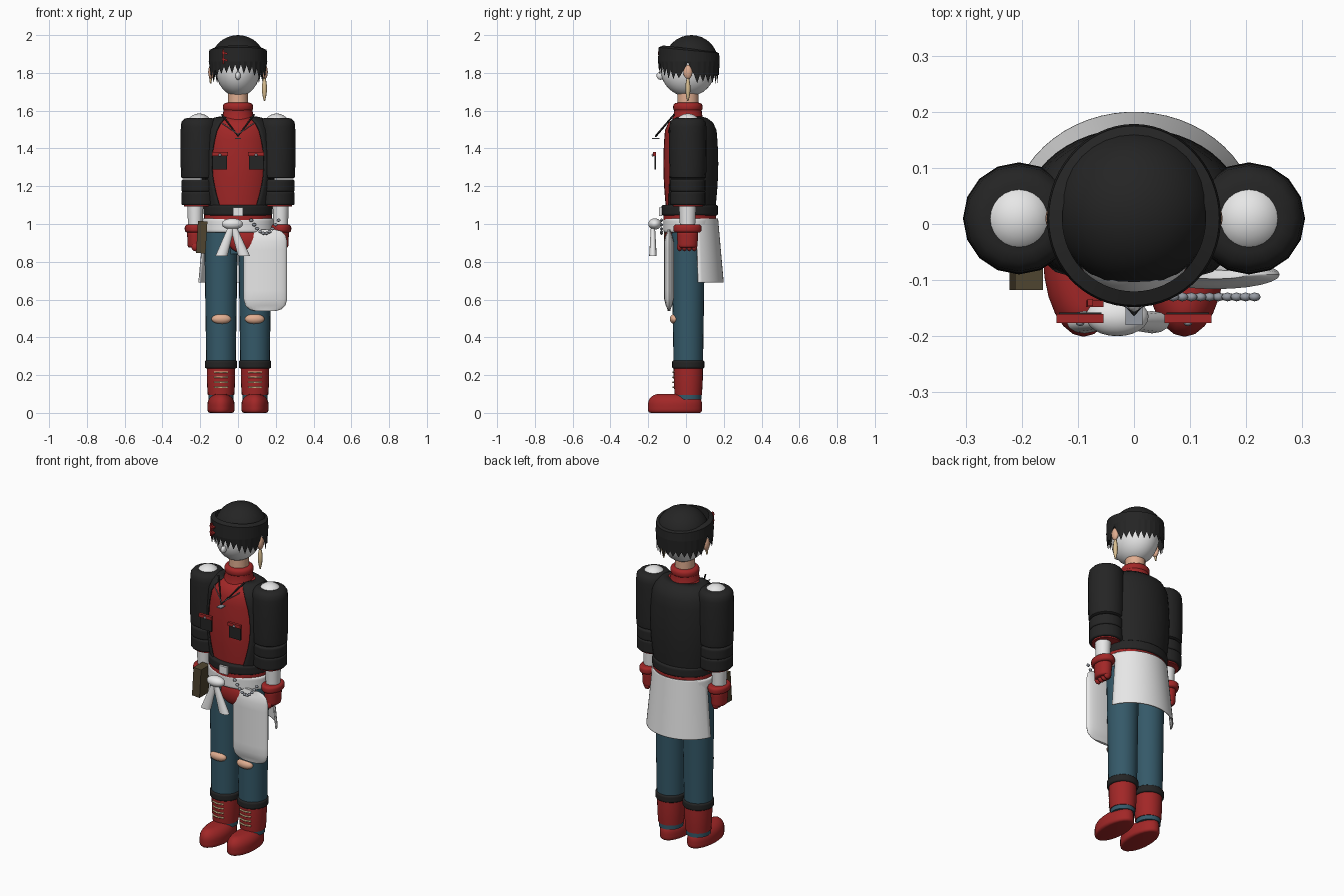
import bpy, bmesh, random
from math import sin, cos, pi, sqrt

random.seed(4)
if "Cube" in bpy.data.objects:
    bpy.data.objects.remove(bpy.data.objects["Cube"])
smooth_parts = []


def material(name, *rgb):
    mat = bpy.data.materials.new(name)
    mat.use_nodes = True
    mat.diffuse_color = (*rgb, 1)
    shader = mat.node_tree.nodes["Principled BSDF"]
    shader.inputs["Base Color"].default_value = (*rgb, 1)
    return mat


BLACK = material("black cloth", .018, .018, .018)
RED = material("red", .36, .02, .02)
WHITE = material("white", .8, .8, .8)
BLUE = material("denim blue", .035, .1, .14)
SKIN = material("skin", .75, .42, .28)
TAN = material("tan", .7, .52, .28)
BROWN = material("brown leather", .08, .06, .03)
GREY = material("steel grey", .3, .32, .36)


def finish(name, bm, mat, smooth=True):
    bmesh.ops.recalc_face_normals(bm, faces=bm.faces)
    mesh = bpy.data.meshes.new(name)
    bm.to_mesh(mesh)
    bm.free()
    mesh.materials.append(mat)
    ob = bpy.data.objects.new(name, mesh)
    bpy.context.collection.objects.link(ob)
    if smooth:
        smooth_parts.append(ob)
    return ob


def bridge(bm, rows, closed=True):
    for lower, upper in zip(rows, rows[1:]):
        for i in range(0 if closed else 1, len(lower)):
            bm.faces.new((lower[i - 1], lower[i], upper[i], upper[i - 1]))


def barrel(name, mat, low, high, centre, radius, taper=1, bulge=0, bevel=0,
           crown=None, lean=0, opening=None, sides=24, steps=12):
    """Upright oval tube; bevel rounds its ends, crown its top, opening cuts its front."""
    bm = bmesh.new()
    rows = []
    crown = bevel if crown is None else crown
    for k in range(steps + 1):
        u = (1 - cos(pi * k / steps)) / 2
        z = low + (high - low) * u
        inset = 0
        for edge, depth in ((bevel, z - low), (crown, high - z)):
            if depth < edge:
                inset += edge - sqrt(edge ** 2 - (edge - depth) ** 2)
        scale = 1 + (taper - 1) * u + bulge * sin(pi * u)
        rx, ry = (max(r * scale - inset, r * .3) for r in radius)
        gap = opening(u) if opening else 0
        row = []
        for i in range(sides):
            t = gap + 2 * (pi - gap) * i / (sides - bool(opening))
            x = centre[0] + lean * u + rx * sin(t)
            row.append(bm.verts.new((x, centre[1] - ry * cos(t), z)))
        rows.append(row)
    bridge(bm, rows, not opening)
    if not opening:
        bm.faces.new(rows[0])
        bm.faces.new(rows[-1])
    ob = finish(name, bm, mat)
    if opening:
        ob.modifiers.new("cloth thickness", 'SOLIDIFY').thickness = .007
    return ob


def ball(name, mat, centre, radius, segments=24, cut_below=None):
    bm = bmesh.new()
    bmesh.ops.create_uvsphere(bm, u_segments=segments, v_segments=segments // 2, radius=1)
    bmesh.ops.scale(bm, vec=radius, verts=bm.verts)
    bmesh.ops.translate(bm, vec=centre, verts=bm.verts)
    if cut_below:
        hidden = [v for v in bm.verts if v.co.z < cut_below]
        bmesh.ops.delete(bm, geom=hidden, context='VERTS')
    return finish(name, bm, mat)


def box(name, mat, centre, size, tilt=0):
    bm = bmesh.new()
    bmesh.ops.create_cube(bm, size=1)
    bmesh.ops.scale(bm, vec=size, verts=bm.verts)
    ob = finish(name, bm, mat, smooth=False)
    ob.location = centre
    ob.rotation_euler.y = tilt


def cord(name, mat, points, thickness):
    curve = bpy.data.curves.new(name, 'CURVE')
    curve.dimensions = '3D'
    curve.bevel_depth = thickness
    curve.bevel_resolution = 1
    spline = curve.splines.new('POLY')
    spline.points.add(len(points) - 1)
    for point, position in zip(spline.points, points):
        point.co = (*position, 1)
    curve.materials.append(mat)
    bpy.context.collection.objects.link(bpy.data.objects.new(name, curve))


def hair_strands(count=60):
    """Ring of pointed strands, shorter over the ears."""
    bm = bmesh.new()
    rows = [[], [], [], []]
    for i in range(count):
        t = 2 * pi * i / count
        front = cos(t)
        if abs(front) < .18:
            tip = 1.82
        elif front > 0:
            tip = 1.81 - .05 * sin(t) ** 2
        else:
            tip = 1.755
        tip += .035 if i % 2 else random.uniform(-.015, .01)
        top = 1.92 + .015 * front
        depth = .16 - .005 * front
        for row, spread, z in zip(rows, (.84, 1, 1.02, .98), (top + .01, top, 1.86, tip)):
            x = .152 * spread * sin(t)
            row.append(bm.verts.new((x, .01 - depth * spread * front, z)))
    bridge(bm, rows)
    finish("hair_strands", bm, BLACK, smooth=False)


# Head, hair and neck
BODY = (0, .02)
NECK = (0, .01)
ball("head", WHITE, (0, .01, 1.82), (.118, .145, .145), segments=32)
ball("nose", WHITE, (0, -.135, 1.785), (.014, .022, .022), segments=12)
ball("hair_cap", BLACK, (0, .028, 1.865), (.142, .14, .135), segments=32, cut_below=1.84)
hair_strands()
for z in (1.87, 1.905):
    box("hair_clip", RED, (-.07, -.142, z), (.03, .012, .01), tilt=.3)
box("hair_clip_bar", RED, (-.078, -.14, 1.885), (.01, .012, .075))
barrel("neck", SKIN, 1.58, 1.72, NECK, (.054, .056))
barrel("collar", RED, 1.53, 1.62, NECK, (.095, .09), taper=.8, bulge=-.05)
barrel("collar_rim", RED, 1.595, 1.642, NECK, (.08, .078), bevel=.02)

# Shirt under an open jacket
barrel("shirt", RED, 1.07, 1.57, BODY, (.165, .125), bulge=.12, bevel=0, crown=.08, sides=32)
barrel("jacket", BLACK, 1.07, 1.57, BODY, (.175, .135), bulge=.12, crown=.08,
       opening=lambda u: .55 + .25 * sin(pi * u), sides=40)
barrel("jacket_hem", BLACK, 1.045, 1.1, BODY, (.182, .15), bevel=.01, sides=32)
barrel("shirt_hem", RED, 1.02, 1.05, BODY, (.18, .14), sides=32)
box("buckle", WHITE, (0, -.135, 1.065), (.055, .014, .045))

# Sash, apron and hanging cloth
barrel("sash", WHITE, .955, 1.03, BODY, (.19, .14), bevel=.01, sides=32)
barrel("hips", BLUE, .84, .98, BODY, (.16, .08), taper=1.15)
ball("red_cloth", RED, (.03, -.08, .915), (.085, .035, .07))
barrel("back_apron", WHITE, .69, 1.03, (0, 0), (.222, .2), taper=.85, opening=lambda u: 1.9)
barrel("side_cloth", WHITE, .54, .97, (.145, -.09), (.115, .026), bevel=.06)
ball("sash_knot", WHITE, (-.03, -.165, 1), (.056, .035, .03))
for x in (-.088, .032):
    barrel("sash_tail", WHITE, .83, 1, (x, -.175), (.032, .02), taper=.5, lean=-.03 - x, sides=12)

# Belt pouch and chain
box("belt_pouch", BROWN, (-.192, -.075, .93), (.05, .085, .17), tilt=.06)
LINKS = 10
for i in range(LINKS):
    u = i / (LINKS - 1)
    sag = .07 * sin(pi * u)
    ball("chain_link", GREY, (.07 + .145 * u, -.13, 1.02 - sag), (.011, .008, .009), segments=8)

# Necklaces and pendant
cord("neck_cord", BLACK, [(x, 1.15 * abs(x) - .16, 1.465 + 1.35 * abs(x)) for x in (-.085, 0, .085)], .005)
cord("silver_chain", GREY, [(x, .6 * abs(x) - .155, 1.475 + .7 * abs(x)) for x in (-.085, 0, .085)], .003)
box("pendant", GREY, (0, -.16, 1.452), (.03, .04, .006))

for s, side in ((1, "left_"), (-1, "right_")):
    # Ear and arm
    arm = (s * .205, .01)
    hand = (s * .226, .008)
    ball(side + "ear", SKIN, (s * .142, .01, 1.805), (.016, .024, .038), segments=16)
    ball(side + "shoulder", WHITE, (*arm, 1.525), (.066, .066, .06))
    barrel(side + "sleeve", BLACK, 1.24, 1.562, arm, (.096, .096), bulge=.04,
           bevel=.01, crown=.035, sides=16)
    for low, high in ((1.1, 1.172), (1.172, 1.235)):
        barrel(side + "rolled_cuff", BLACK, low, high, arm, (.094, .094), bevel=.008, sides=16)
    barrel(side + "cuff_lining", RED, 1.092, 1.11, arm, (.08, .08), sides=16)
    barrel(side + "forearm", WHITE, .98, 1.12, hand, (.038, .04), taper=1.15)
    barrel(side + "glove_cuff", RED, .955, .997, hand, (.056, .075), bevel=.015)
    barrel(side + "glove", RED, .875, .96, hand, (.04, .052), taper=1.1, bevel=.01)
    for i in range(4):
        ball(side + "finger", RED, (hand[0], -.034 + .026 * i, .88), (.022, .015, .025), segments=10)

    # Chest pocket
    box(side + "pocket", BLACK, (s * .096, -.163, 1.325), (.076, .01, .075))
    box(side + "pocket_flap", RED, (s * .096, -.168, 1.37), (.084, .016, .02))
    ball(side + "pocket_button", GREY, (s * .096, -.176, 1.365), (.008, .006, .008), segments=8)

    # Trouser leg and bare knee
    leg = (s * .09, .012)
    barrel(side + "leg", BLUE, .25, .97, leg, (.078, .078), taper=1.14)
    barrel(side + "trouser_cuff", BLACK, .235, .278, leg, (.086, .086), bevel=.01)
    ball(side + "knee", SKIN, (s * .088, -.06, .497), (.052, .026, .027))

    # Boot with laces
    barrel(side + "boot_shaft", RED, .095, .25, leg, (.07, .072), taper=1.07, bulge=.03)
    barrel(side + "ankle_band", BLUE, .07, .1, leg, (.066, .07))
    barrel(side + "shoe", RED, 0, .1, (s * .09, -.058), (.072, .143), bevel=.015, crown=.055)
    for i in range(4):
        z = .135 + .027 * i
        cord(side + "lace", TAN, [(leg[0] + x, .3 * abs(x) - .068, z) for x in (-.036, 0, .036)], .005)

# Earrings
barrel("long_earring", TAN, 1.65, 1.775, (.14, .01), (.003, .003), taper=2, bulge=3, sides=8)
barrel("short_earring", TAN, 1.745, 1.775, (-.145, .01), (.004, .004), taper=2, sides=8)

# Smooth shading with sharp edges kept
bpy.ops.object.select_all(action='DESELECT')
for ob in smooth_parts:
    ob.select_set(True)
bpy.context.view_layer.objects.active = smooth_parts[0]
bpy.ops.object.shade_smooth_by_angle(angle=pi / 4)
